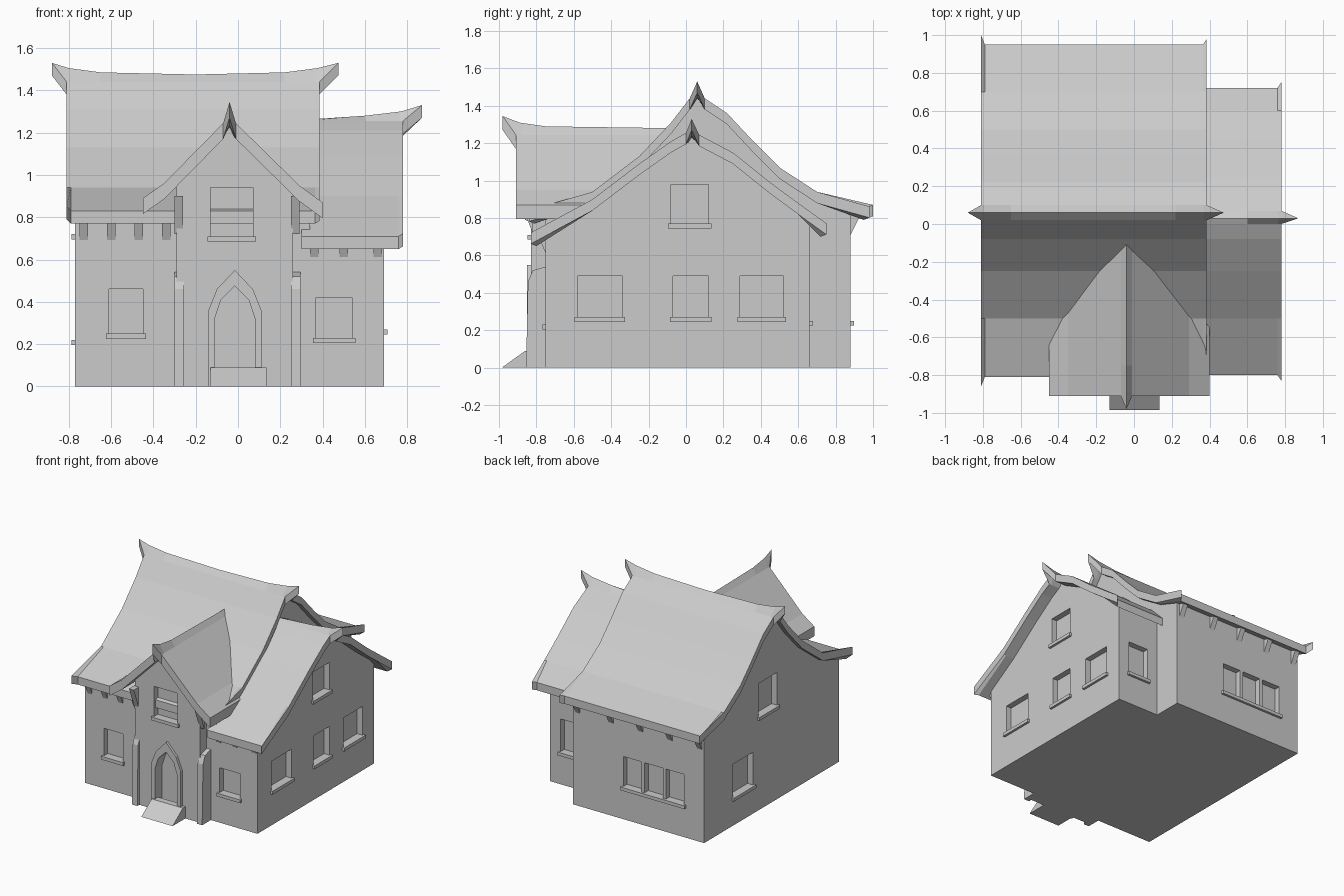
import bpy, bmesh

if "Cube" in bpy.data.objects:
    bpy.data.objects.remove(bpy.data.objects["Cube"])


def make(name, verts, faces):
    me = bpy.data.meshes.new(name)
    bm = bmesh.new()
    vs = [bm.verts.new(v) for v in verts]
    for f in faces:
        bm.faces.new([vs[i] for i in f])
    bmesh.ops.recalc_face_normals(bm, faces=bm.faces)
    bm.to_mesh(me)
    bm.free()
    ob = bpy.data.objects.new(name, me)
    bpy.context.collection.objects.link(ob)
    return ob


def place(axis, s, p, z):
    return (s, p, z) if axis == 'x' else (p, s, z)


def prism(name, profile, axis, a, b):
    """Extrude a (p, z) outline along x or y from a to b."""
    n = len(profile)
    verts = [place(axis, s, p, z) for s in (a, b) for p, z in profile]
    faces = [tuple(range(n)), tuple(range(n, 2 * n))]
    faces += [(i, (i + 1) % n, n + (i + 1) % n, n + i) for i in range(n)]
    return make(name, verts, faces)


def box(name, x0, x1, y0, y1, z0, z1):
    return prism(name, [(y0, z0), (y1, z0), (y1, z1), (y0, z1)], 'x', x0, x1)


def height(profile, p):
    for (p0, z0), (p1, z1) in zip(profile, profile[1:]):
        if p0 <= p <= p1:
            return z0 + (z1 - z0) * (p - p0) / (p1 - p0)


def body(name, roof, axis, p0, p1, a, b):
    """Gabled wall block whose top follows the roof underside."""
    top = [p0] + [p for p, z in roof if p0 < p < p1] + [p1]
    out = [(p0, 0)] + [(p, height(roof, p) - 0.035) for p in top] + [(p1, 0)]
    return prism(name, out, axis, a, b)


def roof_slab(name, profile, axis, stations, thick=0.06):
    """Stations are (s, ridge push, ridge lift, eave flare)."""
    n = len(profile)
    ridge = max(range(n), key=lambda i: profile[i][1])
    verts = []
    for s, push, lift, flare in stations:
        for down in (0, thick):
            for i, (p, z) in enumerate(profile):
                ds = push if i == ridge else 0
                dz = lift if i == ridge else 0
                dp = flare * ((i == n - 1) - (i == 0))
                verts.append(place(axis, s + ds, p + dp, z + dz + abs(dp) * 0.4 - down))
    loop = list(range(n)) + list(range(2 * n - 1, n - 1, -1))
    m = 2 * n
    faces = []
    for k in range(len(stations) - 1):
        for i in range(m):
            u, v = loop[i], loop[(i + 1) % m]
            faces.append((k * m + u, k * m + v, k * m + m + v, k * m + m + u))
    for k in (0, len(stations) - 1):
        faces += [(k * m + i, k * m + i + 1, k * m + n + i + 1, k * m + n + i)
                  for i in range(n - 1)]
    return make(name, verts, faces)


def cut(target, cutters):
    bpy.context.view_layer.objects.active = target
    for c in cutters:
        c.hide_render = True
        mod = target.modifiers.new("recess", 'BOOLEAN')
        mod.operation = 'DIFFERENCE'
        mod.solver = 'EXACT'
        mod.object = c
        bpy.ops.object.modifier_apply(modifier=mod.name)
    for c in cutters:
        bpy.data.objects.remove(c)


def window(axis, face, inward, a0, a1, z0, z1):
    """Recess cutter in a wall lying at 'face', plus a thin sill below it."""
    d0, d1 = sorted((face - inward * 0.1, face + inward * 0.045))
    s0, s1 = sorted((face - inward * 0.018, face + inward * 0.03))
    if axis == 'x':
        box("window_sill", s0, s1, a0 - 0.015, a1 + 0.015, z0 - 0.025, z0)
        return box("cutter", d0, d1, a0, a1, z0, z1)
    box("window_sill", a0 - 0.015, a1 + 0.015, s0, s1, z0 - 0.025, z0)
    return box("cutter", a0, a1, d0, d1, z0, z1)


# Roof cross-sections
HIGH = [(-0.81, 0.83), (-0.5, 0.94), (-0.25, 1.13), (-0.08, 1.31), (0.02, 1.44), (0.06, 1.475),
        (0.10, 1.44), (0.22, 1.36), (0.36, 1.21), (0.5, 1.07), (0.7, 0.94), (0.95, 0.85)]
LOW = [(-0.80, 0.71), (-0.5, 0.90), (-0.25, 1.09), (-0.08, 1.21), (0.0, 1.255), (0.03, 1.27),
       (0.07, 1.245), (0.25, 1.15), (0.45, 0.99), (0.6, 0.88), (0.72, 0.76)]
PORCH = [(-0.45, 0.89), (-0.35, 0.96), (-0.07, 1.245), (-0.04, 1.28),
         (-0.01, 1.245), (0.29, 0.95), (0.40, 0.87)]

# Roofs with upturned ridge tips
roof_slab("high_roof", HIGH, 'x', [(-0.81, -0.07, 0.055, 0.05), (-0.79, -0.01, 0.03, 0.0),
          (-0.65, 0, 0.01, 0), (-0.2, 0, 0, 0), (0.22, 0, 0.01, 0),
          (0.365, 0.01, 0.03, 0.0), (0.385, 0.09, 0.055, 0.03)])
roof_slab("low_roof", LOW, 'x', [(0.3, 0, -0.01, 0), (0.6, 0, 0.01, 0),
          (0.76, 0.01, 0.03, 0), (0.78, 0.09, 0.06, 0.03)])
roof_slab("porch_roof", PORCH, 'y', [(-0.91, -0.07, 0.065, 0.0), (-0.88, -0.01, 0.03, 0),
          (-0.75, 0, 0.01, 0), (-0.05, 0, 0, 0)], 0.075)

# Wall blocks
main_walls = body("main_walls", HIGH, 'x', -0.75, 0.88, -0.77, 0.34)
wing_walls = body("wing_walls", LOW, 'x', -0.75, 0.66, 0.3, 0.69)
porch_walls = body("porch_walls", PORCH, 'y', -0.29, 0.26, -0.83, -0.3)

# Recessed windows
cuts = [window('y', -0.75, 1, -0.61, -0.45, 0.25, 0.46),
        window('x', -0.77, 1, 0.29, 0.53, 0.22, 0.47),
        window('x', -0.77, 1, 0.0, 0.22, 0.72, 0.97)]
cuts += [window('y', 0.88, -1, x, x + 0.155, 0.25, 0.48) for x in (-0.6, -0.42, -0.24)]
cut(main_walls, cuts)
cuts = [window('y', -0.75, 1, 0.37, 0.54, 0.23, 0.42),
        window('y', 0.66, -1, 0.43, 0.60, 0.25, 0.50)]
for y0, y1, z0, z1 in ((-0.58, -0.34, 0.27, 0.49), (-0.07, 0.12, 0.27, 0.49),
                       (0.29, 0.52, 0.27, 0.49), (-0.08, 0.12, 0.77, 0.98)):
    cuts.append(window('x', 0.69, -1, y0, y1, z0, z1))
cut(wing_walls, cuts)

# Pointed door recess and its surround
DOOR = [(-0.11, 0.06), (0.08, 0.06), (0.08, 0.32), (0.05, 0.41), (-0.015, 0.475),
        (-0.08, 0.41), (-0.11, 0.32)]
cut(porch_walls, [window('y', -0.83, 1, -0.13, 0.07, 0.71, 0.94),
                  prism("cutter", DOOR, 'y', -0.95, -0.76)])
surround = prism("door_surround", [(-0.14, 0), (0.11, 0), (0.11, 0.36), (0.07, 0.46),
                 (-0.015, 0.55), (-0.10, 0.46), (-0.14, 0.36)], 'y', -0.85, -0.82)
cut(surround, [prism("cutter", DOOR, 'y', -0.95, -0.76)])

# Sloped front step
prism("front_step", [(-0.985, 0), (-0.81, 0), (-0.81, 0.09), (-0.86, 0.09)], 'x', -0.13, 0.135)

# Tapered corner buttresses of the porch
for x in (-0.30, 0.25):
    prism("porch_buttress", [(-0.855, 0), (-0.75, 0), (-0.75, 0.54), (-0.82, 0.52),
                             (-0.845, 0.46)], 'x', x, x + 0.045)
    prism("porch_bracket", [(-0.82, 0.72), (-0.82, 0.90), (-0.89, 0.90)], 'x', x, x + 0.04)

# Eave brackets along front and back walls
for x in (-0.75, -0.62, -0.49, -0.36):
    prism("eave_bracket", [(-0.745, 0.68), (-0.745, 0.80), (-0.79, 0.79)], 'x', x, x + 0.04)
for x in (-0.75, -0.5, -0.25, 0.0, 0.28):
    prism("eave_bracket", [(0.875, 0.70), (0.875, 0.83), (0.93, 0.81)], 'x', x, x + 0.04)
for x in (0.34, 0.48, 0.64):
    prism("eave_bracket", [(-0.745, 0.60), (-0.745, 0.70), (-0.78, 0.68)], 'x', x, x + 0.04)
